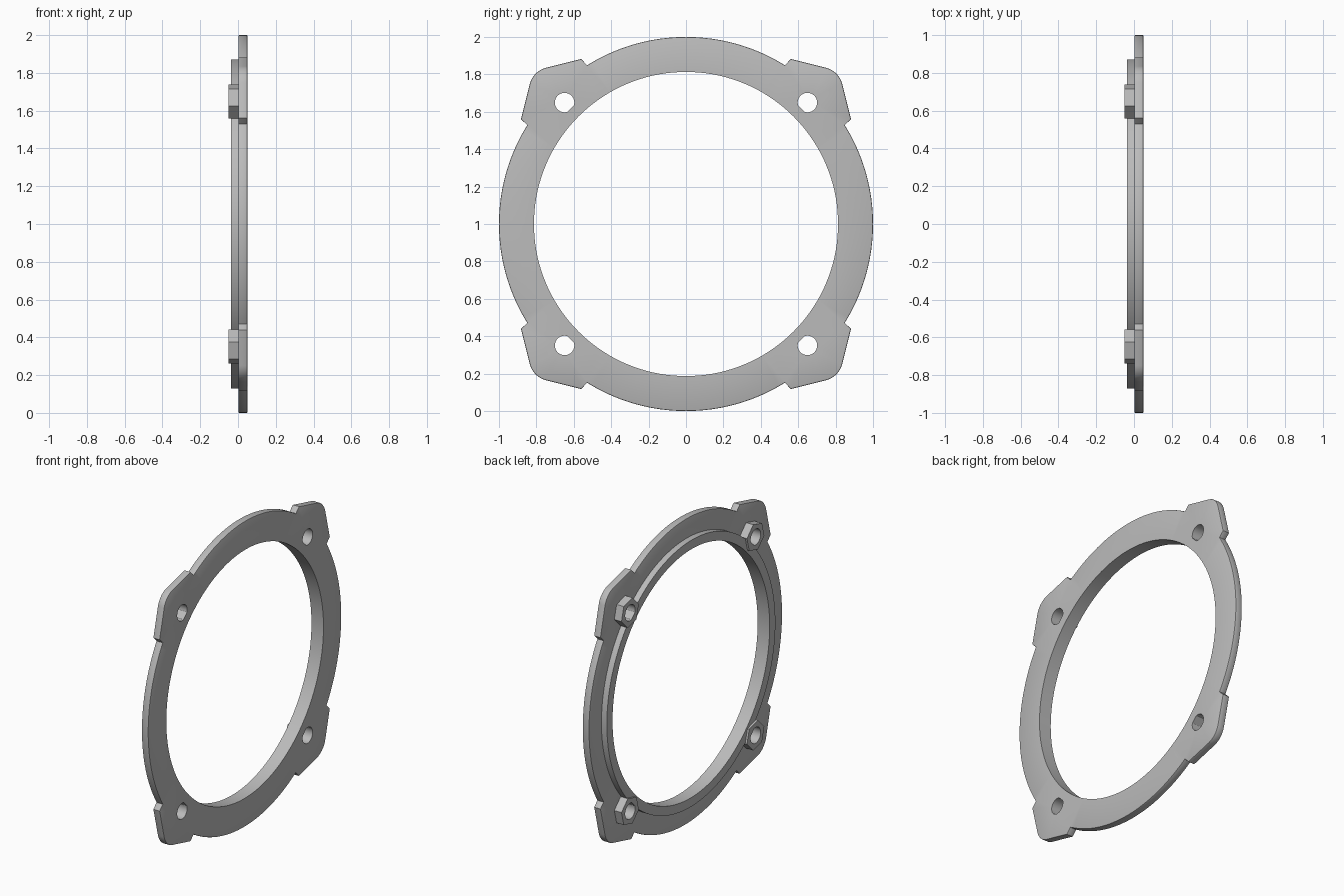
import bpy, bmesh
from math import sin, cos, pi, radians, hypot
from mathutils import Vector

cube = bpy.data.objects.get("Cube")
if cube:
    bpy.data.objects.remove(cube, do_unlink=True)

grey = bpy.data.materials.new("grey_metal")
grey.use_nodes = True
COLOUR = (0.5, 0.5, 0.5, 1)
grey.diffuse_color = COLOUR
grey.node_tree.nodes["Principled BSDF"].inputs["Base Color"].default_value = COLOUR

BORE = 0.813      # inner radius of the ring
LIP = 0.872       # outer radius of the raised lip
BOLT = 0.918      # radius on which the bolt holes lie


def arc(radius, start, end, count, centre=(0, 0)):
    """Points along an arc, angles in degrees, both ends included."""
    angles = [radians(start + (end - start) * i / count) for i in range(count + 1)]
    return [(centre[0] + radius * cos(a), centre[1] + radius * sin(a)) for a in angles]


def circle(radius, count, centre=(0, 0), turn=0):
    return arc(radius, turn, turn + 360, count, centre)[:-1]


def rotate(points, degrees):
    c, s = cos(radians(degrees)), sin(radians(degrees))
    return [(c * u - s * v, s * u + c * v) for u, v in points]


def bolt_hole():
    """Round hole on the +u axis, cut flat on its inner side by the lip."""
    return [p for p in circle(0.052, 32, (BOLT, 0), 5.6) if p[0] > LIP]


def slab(name, loops, x0, x1, round_beyond=None):
    """Fill outlines in the y-z plane and extrude them along x."""
    bm = bmesh.new()
    for loop in loops:
        verts = [bm.verts.new((x0, u, v)) for u, v in loop]
        for i, vert in enumerate(verts):
            bm.edges.new((vert, verts[i - 1]))
    bmesh.ops.triangle_fill(bm, edges=bm.edges[:], use_beauty=True, normal=Vector((1, 0, 0)))
    result = bmesh.ops.extrude_face_region(bm, geom=bm.faces[:], use_keep_orig=True)
    moved = [g for g in result["geom"] if isinstance(g, bmesh.types.BMVert)]
    bmesh.ops.translate(bm, verts=moved, vec=(x1 - x0, 0, 0))
    bmesh.ops.recalc_face_normals(bm, faces=bm.faces[:])
    # Soften the outer rim
    if round_beyond:
        rim = [e for e in bm.edges
               if abs(e.verts[0].co.x - e.verts[1].co.x) < 1e-5
               and e.calc_face_angle(0) > 1
               and all(hypot(v.co.y, v.co.z) > round_beyond for v in e.verts)]
        bmesh.ops.bevel(bm, geom=rim, offset=0.005, segments=2, profile=0.5,
                        affect='EDGES', clamp_overlap=True)
    mesh = bpy.data.meshes.new(name)
    bm.to_mesh(mesh)
    bm.free()
    mesh.materials.append(grey)
    obj = bpy.data.objects.new(name, mesh)
    obj.location.z = 1
    bpy.context.collection.objects.link(obj)
    bpy.ops.object.select_all(action='DESELECT')
    obj.select_set(True)
    bpy.context.view_layer.objects.active = obj
    bpy.ops.object.shade_smooth_by_angle(angle=radians(30))
    return obj


# Flange outline: four ears with rounded corners joined by circular arcs
ear = [(0.882, 0.561)] + arc(0.121, 15, 75, 12, (0.718, 0.718)) + [(0.561, 0.882)]
rim_arc = arc(1.0, 58.1, 121.9, 32)
quarters = (0, 90, 180, 270)
outline = [p for q in quarters for p in rotate(ear + rim_arc, q)]
holes = [rotate(bolt_hole(), q + 45) for q in quarters]
slab("flange_plate", [outline, circle(BORE, 144)] + holes, 0.002, 0.05, 0.985)

# Raised lip around the bore
slab("bore_lip", [circle(LIP, 144), circle(BORE, 144)], -0.037, 0.002)

# Hexagonal bosses around the bolt holes
for q, label in zip(quarters, ("upper_back", "upper_front", "lower_front", "lower_back")):
    hexagon = circle(0.093, 6, (BOLT, 0))
    slab("bolt_boss_" + label,
         [rotate(hexagon, q + 45), rotate(bolt_hole(), q + 45)], -0.05, 0.002)
